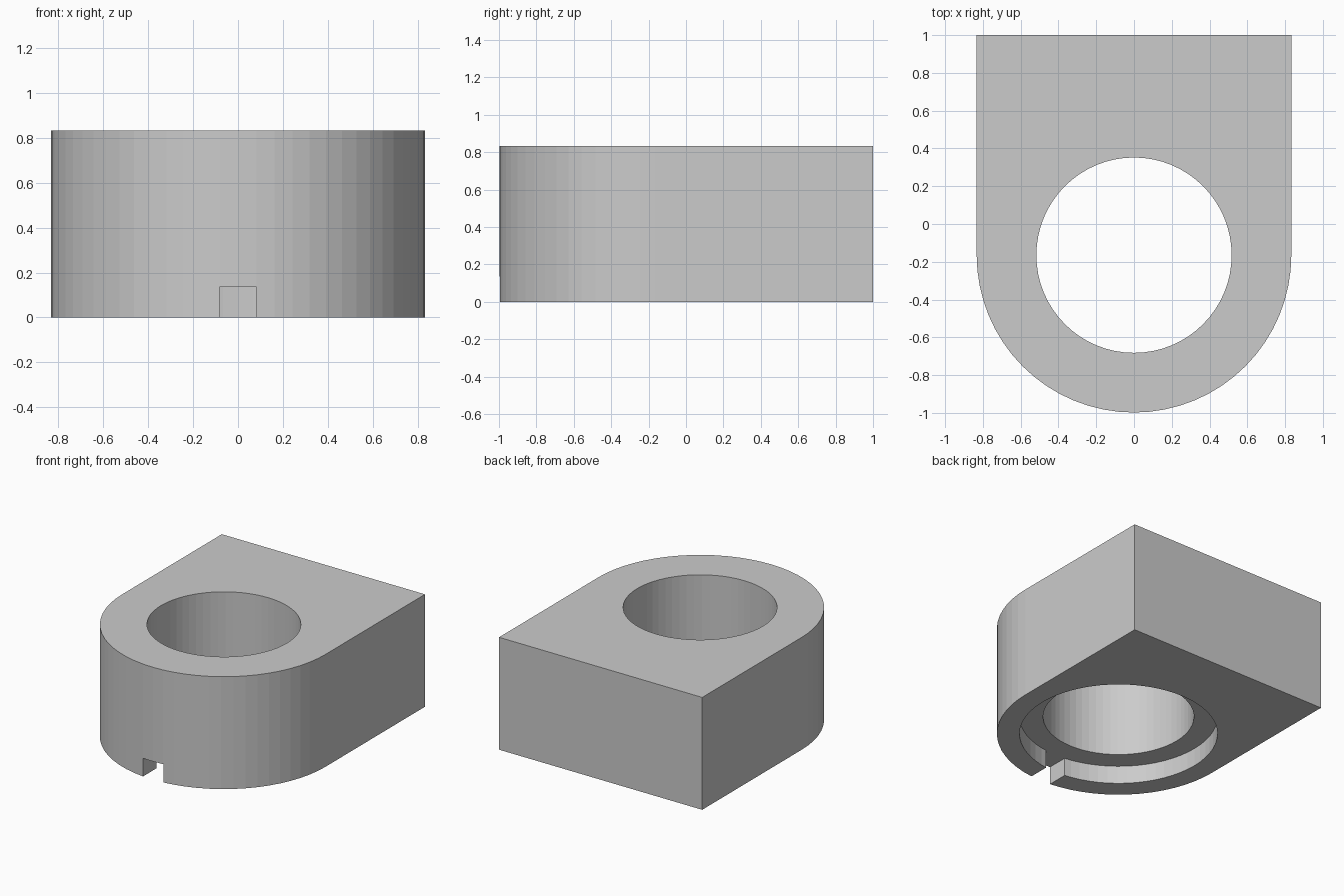
import bpy, bmesh
from math import pi, cos, sin

if "Cube" in bpy.data.objects:
    bpy.data.objects.remove(bpy.data.objects["Cube"])

R = 0.833          # outer radius and half width
CY = -0.165        # centre of the round end and bore
H = 0.833          # height
STEP = 0.135       # depth of counterbore and slot
SEG = 64


def prism(name, points, z0, z1):
    """Extrude a closed 2D outline from z0 to z1."""
    bm = bmesh.new()
    face = bm.faces.new([bm.verts.new((x, y, z0)) for x, y in points])
    ext = bmesh.ops.extrude_face_region(bm, geom=[face])
    top = [v for v in ext["geom"] if isinstance(v, bmesh.types.BMVert)]
    bmesh.ops.translate(bm, verts=top, vec=(0, 0, z1 - z0))
    bmesh.ops.recalc_face_normals(bm, faces=bm.faces)
    mesh = bpy.data.meshes.new(name)
    bm.to_mesh(mesh)
    bm.free()
    obj = bpy.data.objects.new(name, mesh)
    bpy.context.collection.objects.link(obj)
    return obj


def arc(r, start, end, n):
    return [(r * cos(start + (end - start) * i / n),
             CY + r * sin(start + (end - start) * i / n)) for i in range(n + 1)]


def cut(target, cutter):
    cutter.hide_render = True
    mod = target.modifiers.new(cutter.name, "BOOLEAN")
    mod.operation = "DIFFERENCE"
    mod.solver = "EXACT"
    mod.object = cutter
    bpy.context.view_layer.objects.active = target
    bpy.ops.object.modifier_apply(modifier=mod.name)
    bpy.data.objects.remove(cutter)


# Block with a rounded front end
block = prism("bearing_block", arc(R, pi, 2 * pi, SEG // 2) + [(R, 1), (-R, 1)], 0, H)

# Through bore, wider recess underneath, and slot from the recess to the front
cut(block, prism("bore_cutter", arc(0.517, 0, 2 * pi, SEG)[:-1], -0.2, H + 0.2))
cut(block, prism("recess_cutter", arc(0.678, 0, 2 * pi, SEG)[:-1], -0.2, STEP))
cut(block, prism("slot_cutter",
                 [(-0.083, -1.2), (0.083, -1.2), (0.083, CY - 0.6), (-0.083, CY - 0.6)],
                 -0.2, STEP))
